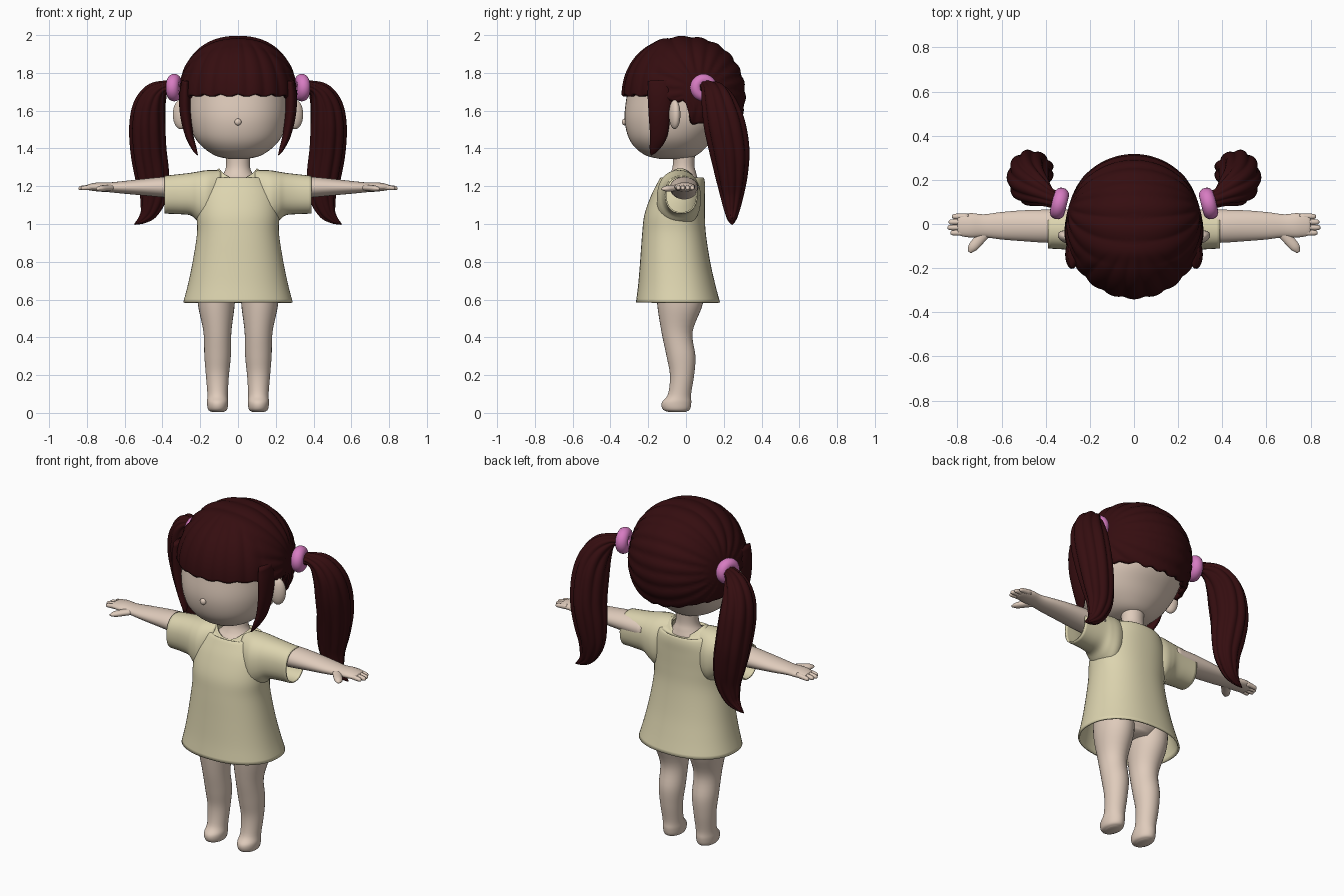
import bpy, bmesh, math
from mathutils import Vector, Matrix

if "Cube" in bpy.data.objects:
    bpy.data.objects.remove(bpy.data.objects["Cube"])


def material(name, rgb):
    m = bpy.data.materials.new(name)
    m.diffuse_color = (*rgb, 1)
    m.use_nodes = True
    m.node_tree.nodes["Principled BSDF"].inputs["Base Color"].default_value = m.diffuse_color
    return m


SKIN = material("skin", (0.74, 0.60, 0.50))
HAIR = material("dark_brown_hair", (0.035, 0.004, 0.005))
DRESS = material("cream_cloth", (0.72, 0.66, 0.43))
PINK = material("pink_band", (0.68, 0.20, 0.54))


def finish(name, bm, mat, mirror=False, shell=0):
    bmesh.ops.recalc_face_normals(bm, faces=bm.faces)
    me = bpy.data.meshes.new(name)
    bm.to_mesh(me)
    bm.free()
    me.materials.append(mat)
    for p in me.polygons:
        p.use_smooth = True
    ob = bpy.data.objects.new(name, me)
    bpy.context.collection.objects.link(ob)
    if shell:
        s = ob.modifiers.new("thickness", 'SOLIDIFY')
        s.thickness, s.offset = shell, -1
    if mirror:
        ob.modifiers.new("mirror", 'MIRROR')
    return ob


def spline(pts, steps):
    """Catmull-Rom through section tuples."""
    p = [Vector(q) for q in pts]
    p = [p[0] * 2 - p[1]] + p + [p[-1] * 2 - p[-2]]
    out = []
    for i in range(1, len(p) - 2):
        for k in range(steps):
            t = k / steps
            a, b, c, d = p[i - 1:i + 3]
            out.append(0.5 * (2 * b + (c - a) * t + (2 * a - 5 * b + 4 * c - d) * t * t
                              + (3 * b - a - 3 * c + d) * t ** 3))
    out.append(p[-2])
    return out


def tube(name, secs, mat, axis=None, n=32, steps=5, power=1.0, ridges=0, depth=0.0,
         caps=True, mirror=False, shell=0, post=None):
    """Loft of rings (x, y, z, half width, half depth along y)."""
    bm = bmesh.new()
    ss = spline(secs, steps)
    Y = Vector((0, 1, 0))
    rings = []
    for i, q in enumerate(ss):
        c = Vector(q[:3])
        if axis:
            t = Vector(axis)
        else:
            t = (Vector(ss[min(i + 1, len(ss) - 1)][:3]) - Vector(ss[max(i - 1, 0)][:3])).normalized()
        s = (Y - t * t.y).normalized()
        w = s.cross(t)
        ring = []
        for k in range(n):
            a = math.tau * k / n
            ca, sa = math.cos(a), math.sin(a)
            f = 1 - depth + depth * abs(math.sin(ridges * a / 2)) if ridges else 1
            u = math.copysign(abs(ca) ** power, ca) * max(q[3], 0.001) * f
            v = math.copysign(abs(sa) ** power, sa) * max(q[4], 0.001) * f
            co = c + w * u + s * v
            ring.append(bm.verts.new(post(co) if post else co))
        rings.append(ring)
    for r0, r1 in zip(rings, rings[1:]):
        for k in range(n):
            bm.faces.new((r0[k], r0[(k + 1) % n], r1[(k + 1) % n], r1[k]))
    if caps:
        bm.faces.new(rings[0])
        bm.faces.new(rings[-1])
    return finish(name, bm, mat, mirror, shell)


def level(z, front, back, half, x=0):
    """Horizontal section given by its front and back y."""
    return (x, (front + back) / 2, z, half, (back - front) / 2)


def ball(name, loc, radii, mat, turn=0, mirror=False):
    bm = bmesh.new()
    bmesh.ops.create_uvsphere(bm, u_segments=24, v_segments=14, radius=1)
    bm.transform(Matrix.Translation(loc) @ Matrix.Rotation(turn, 4, 'Z') @ Matrix.Diagonal((*radii, 1)))
    return finish(name, bm, mat, mirror)


def smooth(a, b, x):
    t = min(max((x - a) / (b - a), 0), 1)
    return t * t * (3 - 2 * t)


UP, SIDE = (0, 0, 1), (1, 0, 0)

# Head, nose, ears, neck
tube("head", [level(1.343, -.13, -.01, .04), level(1.36, -.205, .05, .115), level(1.40, -.265, .10, .178),
              level(1.46, -.305, .155, .23), level(1.55, -.325, .23, .262), level(1.65, -.318, .25, .27),
              level(1.75, -.295, .25, .265), level(1.86, -.22, .2, .2), level(1.93, -.08, .08, .08)],
     SKIN, UP, n=48, power=.92)
ball("nose", (0, -.325, 1.54), (.018, .014, .018), SKIN)
ball("ear", (.302, -.06, 1.58), (.045, .028, .078), SKIN, .35, True)
tube("neck", [level(1.12, -.13, .07, .15), level(1.22, -.115, .065, .115), level(1.265, -.085, .055, .078),
              level(1.31, -.07, .045, .063), level(1.40, -.07, .05, .068)], SKIN, UP)

# Hips and legs
tube("hips", [level(.60, -.13, .07, .10), level(.66, -.16, .10, .19), level(.78, -.17, .09, .19),
              level(1.0, -.16, .07, .17), level(1.15, -.11, .06, .15)], SKIN, UP)
tube("leg", [level(0.004, -.09, -.005, .03, .108), level(.018, -.122, .02, .05, .108),
             level(.055, -.128, .028, .056, .108), level(.10, -.095, .027, .054, .108),
             level(.2, -.085, .043, .061, .109), level(.3, -.103, .05, .070, .108),
             level(.43, -.13, .035, .074, .109), level(.58, -.153, .09, .098, .115),
             level(.72, -.16, .10, .10, .115)], SKIN, UP, mirror=True)

# Arms, fingers, thumbs
tube("arm", [(.25, -.01, 1.19, .06, .075), (.39, -.01, 1.195, .054, .075), (.5, -.008, 1.195, .044, .07),
             (.6, -.008, 1.194, .034, .062), (.68, -.008, 1.194, .026, .052), (.74, -.006, 1.196, .024, .055),
             (.79, -.006, 1.195, .016, .046), (.80, -.006, 1.195, .008, .03)], SKIN, SIDE, mirror=True)
for i, (y, tip) in enumerate([(.034, .825), (.009, .84), (-.016, .845), (-.04, .832)]):
    tube(f"finger_{i + 1}", [(.75, y, 1.197, .015, .013), (tip - .02, y, 1.191, .012, .0125),
                             (tip - .005, y, 1.189, .009, .009), (tip, y, 1.188, .003, .003)],
         SKIN, SIDE, n=12, steps=3, mirror=True)
tube("thumb", [(.67, -.03, 1.192, .018, .03), (.70, -.07, 1.19, .017, .025), (.73, -.105, 1.187, .015, .022),
               (.745, -.128, 1.185, .005, .008)], SKIN, n=14, steps=4, mirror=True)


# Dress body with scooped neckline, plus open sleeves
def scoop(co):
    k = smooth(1.24, 1.295, co.z)
    co.z -= k * .055 * min(abs(co.y + .03) / .08, 1) ** 2
    return co


tube("dress_body", [level(.585, -.265, .18, .29), level(.68, -.253, .155, .265), level(.8, -.243, .128, .24),
                    level(.95, -.232, .105, .217), level(1.05, -.22, .10, .218), level(1.15, -.185, .10, .21),
                    level(1.22, -.15, .10, .18), level(1.265, -.125, .085, .14), level(1.295, -.11, .052, .10)],
     DRESS, UP, n=64, power=.9, caps=False, shell=.01, post=scoop)
tube("sleeve", [(.09, -.035, 1.16, .125, .085), (.16, -.038, 1.135, .15, .115), (.21, -.035, 1.145, .133, .11),
                (.25, -.03, 1.158, .113, .098), (.31, -.026, 1.158, .106, .09), (.39, -.025, 1.155, .1, .086)],
     DRESS, SIDE, power=.88, caps=False, mirror=True, shell=.008)

# Hair cap: fringe at the front, strands swept to the ties behind
bm = bmesh.new()
N, M = 192, 44
rows = []
for j in range(M + 1):
    row = []
    for i in range(N):
        phi = math.tau * i / N
        q = min(phi, math.tau - phi)
        edge = 1.68 + .006 * math.cos(q * 20) - .025 * smooth(.8, 1.3, q)
        edge += -.125 * smooth(1.55, 1.75, q) - .03 * smooth(2, 3, q)
        th = math.acos((edge - 1.68) / .31) * (.004 + .996 * j / M)
        r = math.sin(th) ** .87
        d = Vector((.313 * r * math.sin(phi), -.325 * r * math.cos(phi), .312 * math.cos(th)))
        front = smooth(.1, .2, -d.y)
        swept = abs(math.sin(9 * math.atan2(d.z - .03, d.y - .09)))
        swept *= smooth(.02, .15, math.hypot(d.z - .03, d.y - .09))
        ridge = front * abs(math.cos(phi * 10)) * r + (1 - front) * swept
        row.append(bm.verts.new(Vector((0, -.012, 1.68)) + d * (.985 + .028 * ridge)))
    rows.append(row)
bm.faces.new(rows[0])
for r0, r1 in zip(rows, rows[1:]):
    for k in range(N):
        bm.faces.new((r0[k], r1[k], r1[(k + 1) % N], r0[(k + 1) % N]))
finish("hair_cap", bm, HAIR, shell=.025)

# Side locks and ponytails
tube("side_lock", [(.277, -.14, 1.76, .02, .06), (.281, -.137, 1.68, .03, .066), (.278, -.14, 1.58, .029, .058),
                   (.258, -.145, 1.47, .022, .046), (.232, -.168, 1.40, .013, .026),
                   (.215, -.185, 1.365, .003, .004)], HAIR, n=24, mirror=True)
tube("ponytail", [(.33, .10, 1.72, .04, .04), (.385, .12, 1.725, .035, .045), (.435, .15, 1.69, .066, .075),
                  (.468, .178, 1.62, .088, .098), (.478, .205, 1.52, .098, .112), (.472, .23, 1.39, .098, .108),
                  (.455, .24, 1.27, .094, .09), (.445, .243, 1.16, .078, .066), (.468, .243, 1.07, .052, .042),
                  (.505, .243, 1.025, .026, .022), (.548, .245, .998, .003, .003)],
     HAIR, n=72, ridges=9, depth=.13, mirror=True)

# Pink hair ties: a revolved ring facing outward
bm = bmesh.new()
ring = []
for i in range(32):
    a = math.tau * i / 32
    ring.append([])
    for k in range(16):
        b = math.tau * k / 16
        r = .041 + .032 * math.cos(b)
        ring[-1].append(bm.verts.new((.034 * math.sin(b), r * math.cos(a), r * math.sin(a))))
for i in range(32):
    for k in range(16):
        bm.faces.new((ring[i][k], ring[i - 31][k], ring[i - 31][k - 15], ring[i][k - 15]))
bm.transform(Matrix.Translation((.338, .093, 1.722)) @ Matrix.Rotation(.25, 4, 'Z'))
finish("hair_tie", bm, PINK, mirror=True)
